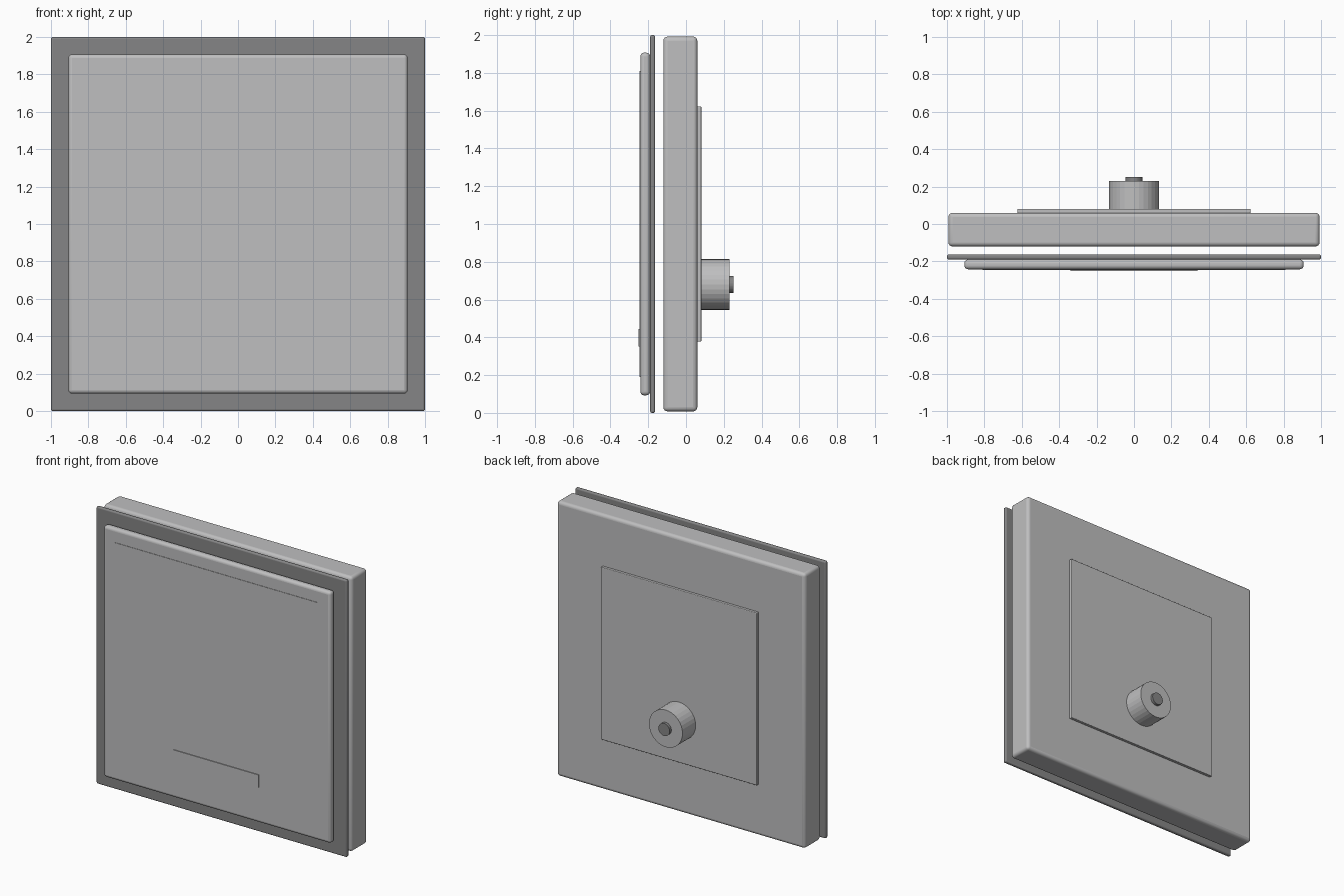
import bpy, math

if "Cube" in bpy.data.objects:
    bpy.data.objects.remove(bpy.data.objects["Cube"])


def material(name, value):
    m = bpy.data.materials.new(name)
    m.diffuse_color = (value, value, value * 1.01, 1)
    m.use_nodes = True
    m.node_tree.nodes["Principled BSDF"].inputs["Base Color"].default_value = m.diffuse_color
    return m


LIGHT = material("light grey", 0.52)
DARK = material("dark grey", 0.235)


def finish(ob, name, mat, bevel=0, segments=4):
    ob.name = name
    ob.data.materials.append(mat)
    if bevel:
        b = ob.modifiers.new("rounded edges", 'BEVEL')
        b.width = bevel
        b.segments = segments
        bpy.ops.object.shade_smooth_by_angle(angle=math.radians(35))
    return ob


def slab(name, half_x, z0, z1, y0, y1, mat, bevel=0):
    bpy.ops.mesh.primitive_cube_add(size=1, location=(0, (y0 + y1) / 2, (z0 + z1) / 2))
    ob = bpy.context.object
    ob.scale = (2 * half_x, y1 - y0, z1 - z0)
    bpy.ops.object.transform_apply(location=False, rotation=False, scale=True)
    return finish(ob, name, mat, bevel)


def rod(name, radius, z, y0, y1, mat):
    bpy.ops.mesh.primitive_cylinder_add(vertices=32, radius=radius, depth=y1 - y0,
                                        location=(0, (y0 + y1) / 2, z),
                                        rotation=(math.pi / 2, 0, 0))
    return finish(bpy.context.object, name, mat)


# Main casing with rounded edges
slab("casing", 0.992, 0.008, 1.992, -0.12, 0.06, LIGHT, 0.022)
# Dark frame floating in front of the casing
slab("front_frame", 1.0, 0.0, 2.0, -0.19, -0.163, DARK, 0.01)
# Front cover, its thin raised panel and label plate
slab("front_cover", 0.907, 0.093, 1.907, -0.242, -0.19, LIGHT, 0.02)
slab("front_panel", 0.81, 0.19, 1.81, -0.245, -0.24, LIGHT)
slab("label_plate", 0.34, 0.352, 0.443, -0.251, -0.244, LIGHT)
# Rear mounting plate
slab("rear_plate", 0.623, 0.377, 1.623, 0.058, 0.081, LIGHT, 0.005)
# Rear spindle with its dark pin
rod("spindle_housing", 0.134, 0.68, 0.079, 0.231, LIGHT)
rod("spindle_pin", 0.045, 0.68, 0.229, 0.251, DARK)
